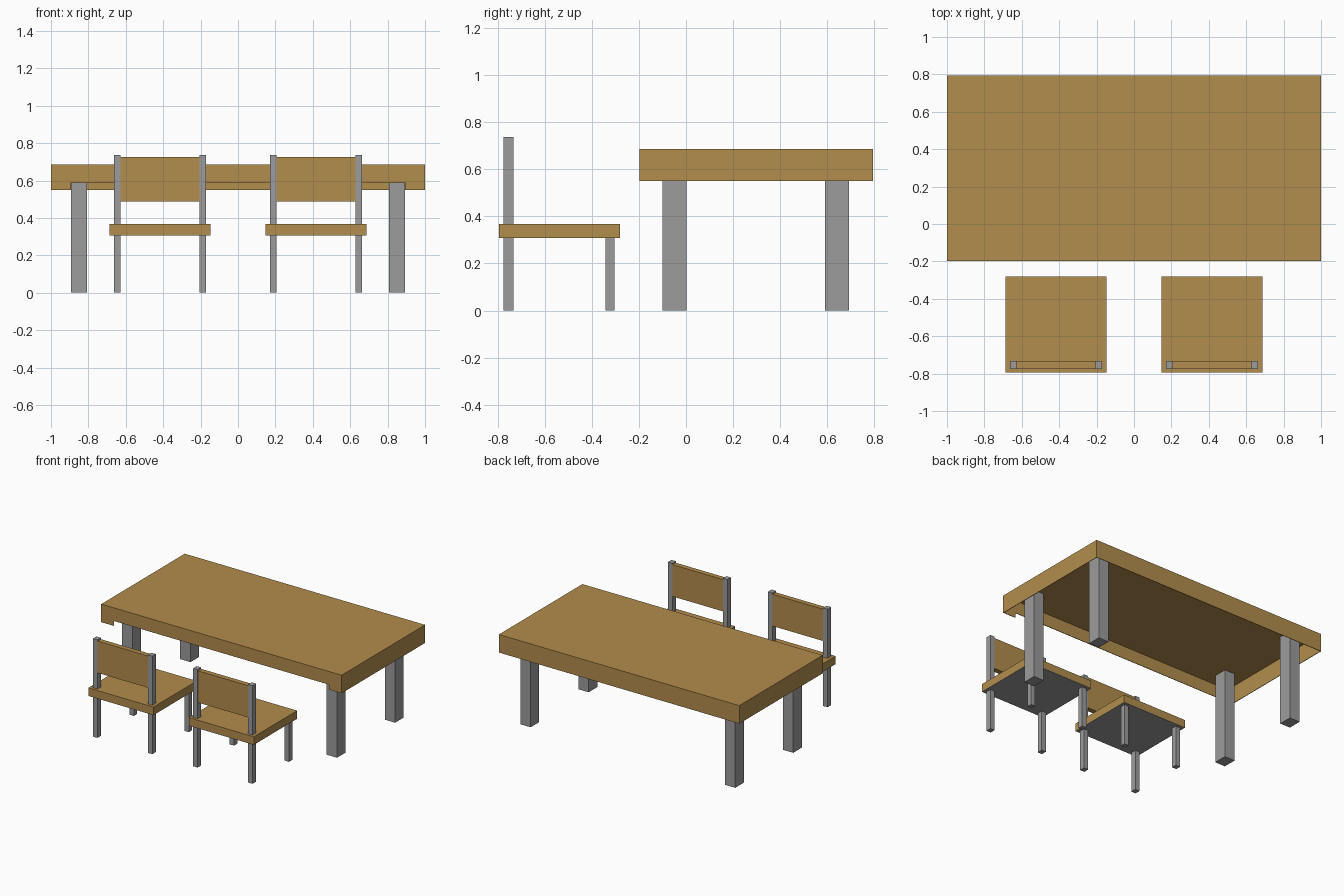
import bpy

if "Cube" in bpy.data.objects:
    bpy.data.objects.remove(bpy.data.objects["Cube"])


def material(name, rgb):
    m = bpy.data.materials.new(name)
    m.diffuse_color = (*rgb, 1)
    m.use_nodes = True
    m.node_tree.nodes["Principled BSDF"].inputs["Base Color"].default_value = m.diffuse_color
    return m


wood = material("wood", (0.45, 0.266, 0.075))
grey = material("dark_grey", (0.333, 0.333, 0.333))


def box(name, x, y, z, mat=grey):
    """Box from (min, max) ranges on each axis."""
    bpy.ops.mesh.primitive_cube_add(size=1, location=[(a + b) / 2 for a, b in (x, y, z)])
    ob = bpy.context.object
    ob.name = name
    ob.scale = [abs(b - a) for a, b in (x, y, z)]
    bpy.ops.object.transform_apply(location=False, rotation=False, scale=True)
    ob.data.materials.append(mat)
    return ob


def span(s, a, b):
    """Range mirrored across x = 0 when s is -1."""
    return tuple(sorted((s * a, s * b)))


# Table top: a thin sheet with thin walls hanging down, open below
T = 0.004
Y0, Y1, LOW, TOP = -0.197, 0.795, 0.55, 0.686
box("table_top", (-1, 1), (Y0, Y1), (TOP - T, TOP), wood)
box("back_wall", (-1 + T, 1 - T), (Y1 - T, Y1), (LOW, TOP - T), wood)
box("front_wall", (-1 + T, 1 - T), (Y0, Y0 + T), (0.587, TOP - T), wood)

for s, side in ((-1, "left"), (1, "right")):
    box(f"{side}_wall", span(s, 1 - T, 1), (Y0, Y1), (LOW, TOP - T), wood)
    # The front wall reaches lower at the corners
    box(f"{side}_front_wall_corner", span(s, 0.895, 1 - T), (Y0, Y0 + T), (LOW, 0.587), wood)

    # Table legs
    for end, y in (("front", (-0.1, 0.003)), ("back", (0.59, 0.692))):
        box(f"{side}_{end}_table_leg", span(s, 0.808, 0.894), y, (0, TOP - T))

    # Chair seat with grey underside, and backrest
    seat_x, seat_y = span(s, 0.147, 0.688), (-0.795, -0.28)
    box(f"{side}_chair_seat", seat_x, seat_y, (0.309, 0.368), wood)
    box(f"{side}_chair_seat_base", seat_x, seat_y, (0.307, 0.309))
    box(f"{side}_chair_backrest", span(s, 0.205, 0.63), (-0.772, -0.734), (0.488, 0.727), wood)

    # Chair back posts and front legs
    for part, a, b in (("inner", 0.17, 0.207), ("outer", 0.627, 0.664)):
        box(f"{side}_chair_{part}_back_post", span(s, a, b), (-0.775, -0.733), (0, 0.737))
        box(f"{side}_chair_{part}_front_leg", span(s, a, b), (-0.342, -0.303), (0, 0.307))
